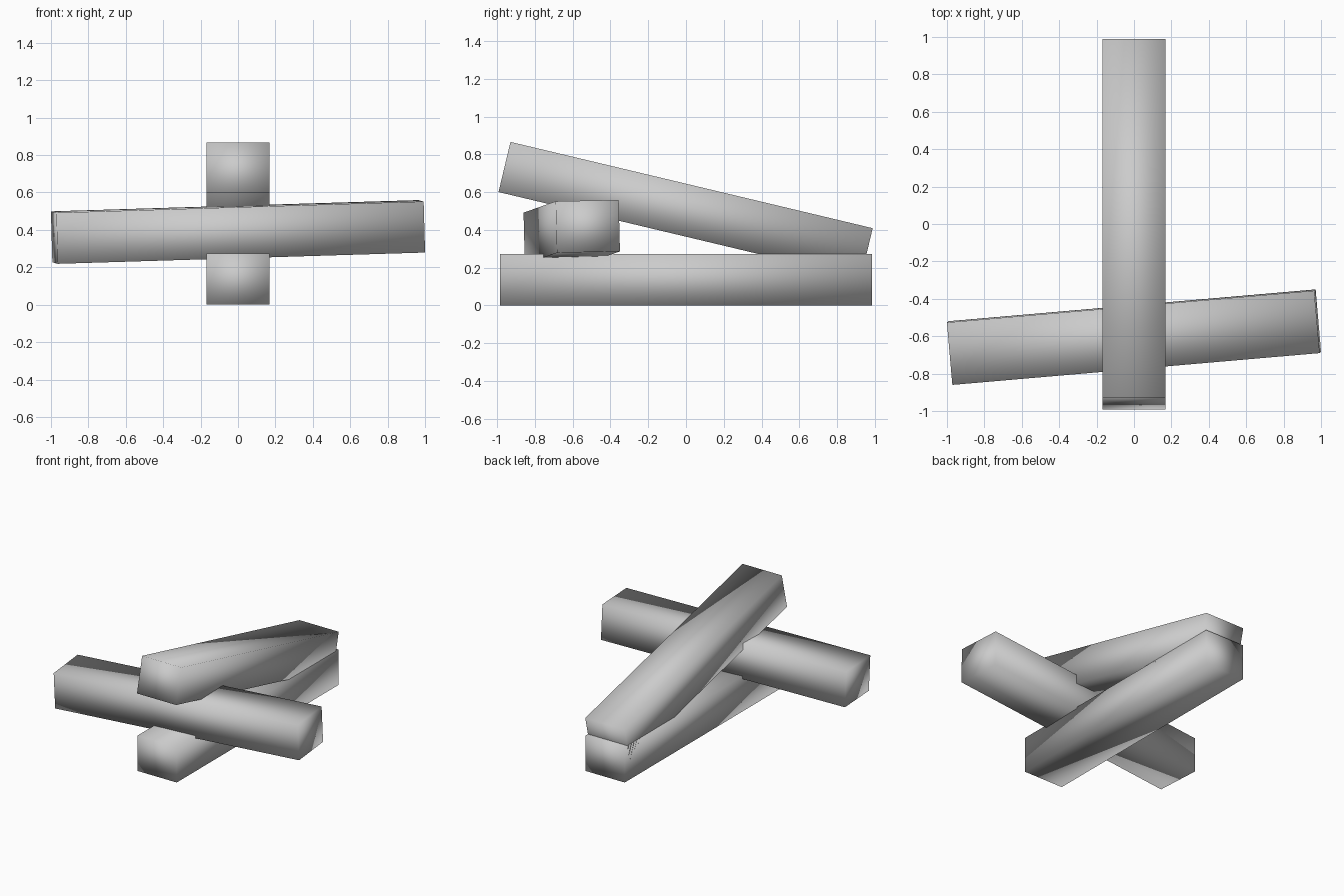
import bpy
import math

# Remove the default cube if present
cube = bpy.data.objects.get("Cube")
if cube:
    bpy.data.objects.remove(cube, do_unlink=True)

# Single grey material
grey = bpy.data.materials.new("plain grey")
grey.use_nodes = True
colour = (0.6, 0.6, 0.6, 1)
grey.diffuse_color = colour
grey.node_tree.nodes["Principled BSDF"].inputs["Base Color"].default_value = colour

LENGTH, WIDTH, HEIGHT = 1.972, 0.335, 0.273


def beam(name, centre, pitch=0, roll=0, yaw=0, along_x=False):
    """Rectangular beam with soft, shared-corner shading; angles in degrees."""
    bpy.ops.mesh.primitive_cube_add(size=1, location=centre)
    obj = bpy.context.object
    obj.name = name
    obj.scale = (LENGTH, WIDTH, HEIGHT) if along_x else (WIDTH, LENGTH, HEIGHT)
    bpy.ops.object.transform_apply(location=False, rotation=False, scale=True)
    turn = (roll, pitch, yaw) if along_x else (pitch, roll, yaw)
    obj.rotation_euler = [math.radians(a) for a in turn]
    obj.data.materials.append(grey)
    bpy.ops.object.shade_smooth()
    return obj


# Beam lying flat, beam crossing it, and beam leaning over both
beam("bottom_beam", (0, 0, HEIGHT / 2))
beam("cross_beam", (0, -0.605, 0.389), pitch=-1.75, roll=1.3, yaw=4.95, along_x=True)
beam("leaning_beam", (0, -0.002, 0.505), pitch=-13.4)
